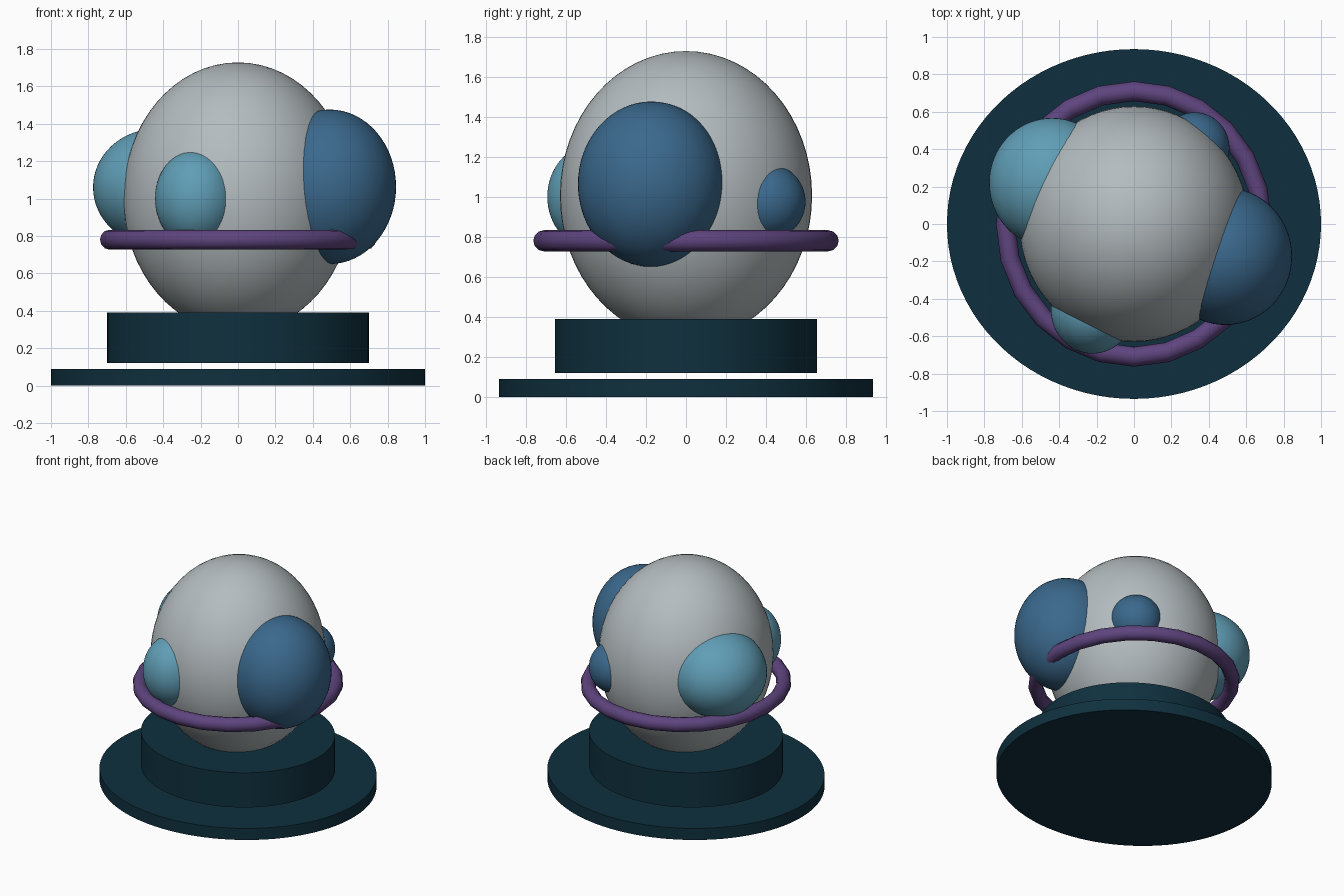
import bpy
import math

if "Cube" in bpy.data.objects:
    bpy.data.objects.remove(bpy.data.objects["Cube"])


def srgb(r, g, b):
    """Convert 0-255 display values to a linear colour."""
    def lin(c):
        c /= 255
        return c / 12.92 if c <= 0.04045 else ((c + 0.055) / 1.055) ** 2.4
    return (lin(r), lin(g), lin(b), 1.0)


def material(name, rgb):
    mat = bpy.data.materials.new(name)
    mat.diffuse_color = srgb(*rgb)
    mat.use_nodes = True
    mat.node_tree.nodes["Principled BSDF"].inputs["Base Color"].default_value = mat.diffuse_color
    return mat


GREY = material("pale_grey", (180, 188, 191))
NAVY = material("dark_navy", (15, 48, 62))
BLUE = material("mid_blue", (58, 104, 140))
TEAL = material("light_teal", (96, 158, 182))
PURPLE = material("purple", (94, 68, 126))


def finish(name, mat, scale):
    obj = bpy.context.object
    obj.name = name
    obj.scale = scale
    bpy.ops.object.transform_apply(location=False, rotation=False, scale=True)
    obj.data.materials.append(mat)
    bpy.ops.object.shade_smooth_by_angle(angle=math.radians(35))
    return obj


def ellipsoid(name, centre, radii, mat):
    bpy.ops.mesh.primitive_uv_sphere_add(segments=64, ring_count=32,
                                         radius=1, location=centre)
    return finish(name, mat, radii)


def disc(name, rx, ry, z0, z1, mat):
    bpy.ops.mesh.primitive_cylinder_add(vertices=96, radius=1, depth=1,
                                        location=(0, 0, (z0 + z1) / 2))
    return finish(name, mat, (rx, ry, z1 - z0))


# Two-tier stand with a narrow gap between the tiers
disc("base_plate", 1.0, 0.935, 0.0, 0.09, NAVY)
disc("pedestal", 0.70, 0.655, 0.12, 0.39, NAVY)

# Main body
ellipsoid("main_body", (0, 0, 1.006), (0.613, 0.63, 0.722), GREY)

# Bulges growing out of the body
ellipsoid("large_right_bulge", (0.49, -0.173, 1.063), (0.355, 0.367, 0.413), BLUE)
ellipsoid("small_back_bulge", (0.325, 0.407, 0.975), (0.185, 0.19, 0.19), BLUE)
ellipsoid("left_back_bulge", (-0.438, 0.22, 1.06), (0.337, 0.347, 0.313), TEAL)
ellipsoid("front_bulge", (-0.222, -0.462, 1.0), (0.222, 0.231, 0.262), TEAL)

# Ring around the body
bpy.ops.mesh.primitive_torus_add(major_segments=24, minor_segments=12,
                                 major_radius=0.71, minor_radius=0.053,
                                 location=(0, 0, 0.78))
finish("body_ring", PURPLE, (0.967, 1.0, 1.0))
